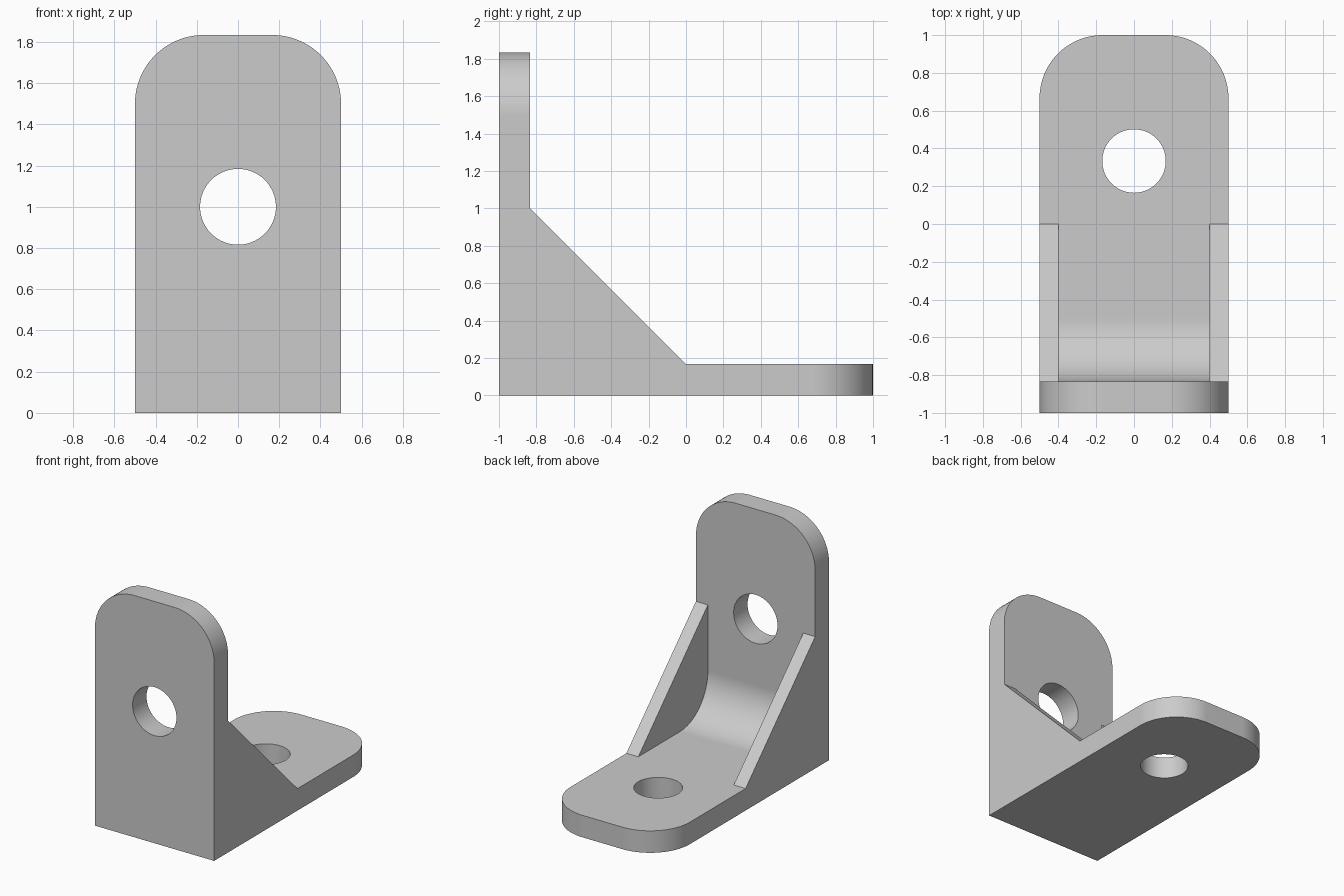
import bpy, bmesh
from math import sin, cos, pi
from mathutils import Matrix, Vector

if "Cube" in bpy.data.objects:
    bpy.data.objects.remove(bpy.data.objects["Cube"], do_unlink=True)

HALF_W = 0.5        # half width of the bracket
T = 1 / 6           # plate thickness
TOP = 11 / 6        # height of the upright plate
WEB = 0.1           # gusset thickness
R = 1 / 3           # corner and fillet radius
WALL = -1 + T       # inner face of the upright plate

grey = bpy.data.materials.new("bracket grey")
grey.use_nodes = True
colour = (0.6, 0.6, 0.6, 1)
grey.diffuse_color = colour
grey.node_tree.nodes["Principled BSDF"].inputs["Base Color"].default_value = colour


def to_object(name, bm):
    bmesh.ops.recalc_face_normals(bm, faces=bm.faces)
    mesh = bpy.data.meshes.new(name)
    bm.to_mesh(mesh)
    bm.free()
    mesh.materials.append(grey)
    obj = bpy.data.objects.new(name, mesh)
    bpy.context.collection.objects.link(obj)
    return obj


def extrude_profile(points, half):
    """Side profile of (y, z) points, extruded across x."""
    bm = bmesh.new()
    face = bm.faces.new([bm.verts.new((-half, y, z)) for y, z in points])
    new = bmesh.ops.extrude_face_region(bm, geom=[face])["geom"]
    verts = [g for g in new if isinstance(g, bmesh.types.BMVert)]
    bmesh.ops.translate(bm, verts=verts, vec=(2 * half, 0, 0))
    return bm


def hole_cutter(name, centre, radius, rotation):
    bm = bmesh.new()
    bmesh.ops.create_cone(bm, cap_ends=True, segments=64, radius1=radius,
                          radius2=radius, depth=0.5,
                          matrix=Matrix.Translation(centre) @ rotation)
    return to_object(name, bm)


# Solid bracket: both plates and the sloping gussets in one profile
bm = extrude_profile([(-1, 0), (1, 0), (1, T), (0, T), (WALL, 1),
                      (WALL, TOP), (-1, TOP)], HALF_W)


# Round the free corners of both plates
def is_corner(edge):
    a, b = (v.co for v in edge.verts)
    if abs(a.x - b.x) > 0.01:
        return False
    return (min(a.z, b.z) > TOP - 0.01) or (min(a.y, b.y) > 0.99)


bmesh.ops.bevel(bm, geom=[e for e in bm.edges if is_corner(e)], offset=R,
                segments=20, profile=0.5, affect='EDGES')
bracket = to_object("angle_bracket", bm)

# Pocket between the gussets, with a filleted inside corner
steps = 24
arc = [(WALL + R - R * cos(a), T + R - R * sin(a))
       for a in (pi / 2 * i / steps for i in range(steps + 1))]
pocket = to_object("pocket_cutter", extrude_profile(
    [(WALL, 1)] + arc + [(0, T), (0.2, 0.4), (0.2, 1.3), (-0.6, 1.3)],
    HALF_W - WEB))

# Bolt holes through the upright plate and the base plate
upright_hole = hole_cutter("upright_hole_cutter", Vector((0, -0.92, 1)),
                           0.184, Matrix.Rotation(pi / 2, 4, 'X'))
base_hole = hole_cutter("base_hole_cutter", Vector((0, R, T / 2)),
                        0.168, Matrix.Identity(4))

bpy.ops.object.select_all(action='DESELECT')
bpy.context.view_layer.objects.active = bracket
bracket.select_set(True)
for cutter in (pocket, upright_hole, base_hole):
    cutter.hide_render = True
    mod = bracket.modifiers.new(cutter.name, 'BOOLEAN')
    mod.operation = 'DIFFERENCE'
    mod.solver = 'EXACT'
    mod.object = cutter
    bpy.ops.object.modifier_apply(modifier=mod.name)
    bpy.data.objects.remove(cutter, do_unlink=True)

# Smooth curves, crisp edges, even shading on the flats
bpy.ops.object.shade_smooth_by_angle(angle=pi / 6)
normals = bracket.modifiers.new("even_normals", 'WEIGHTED_NORMAL')
normals.keep_sharp = True
